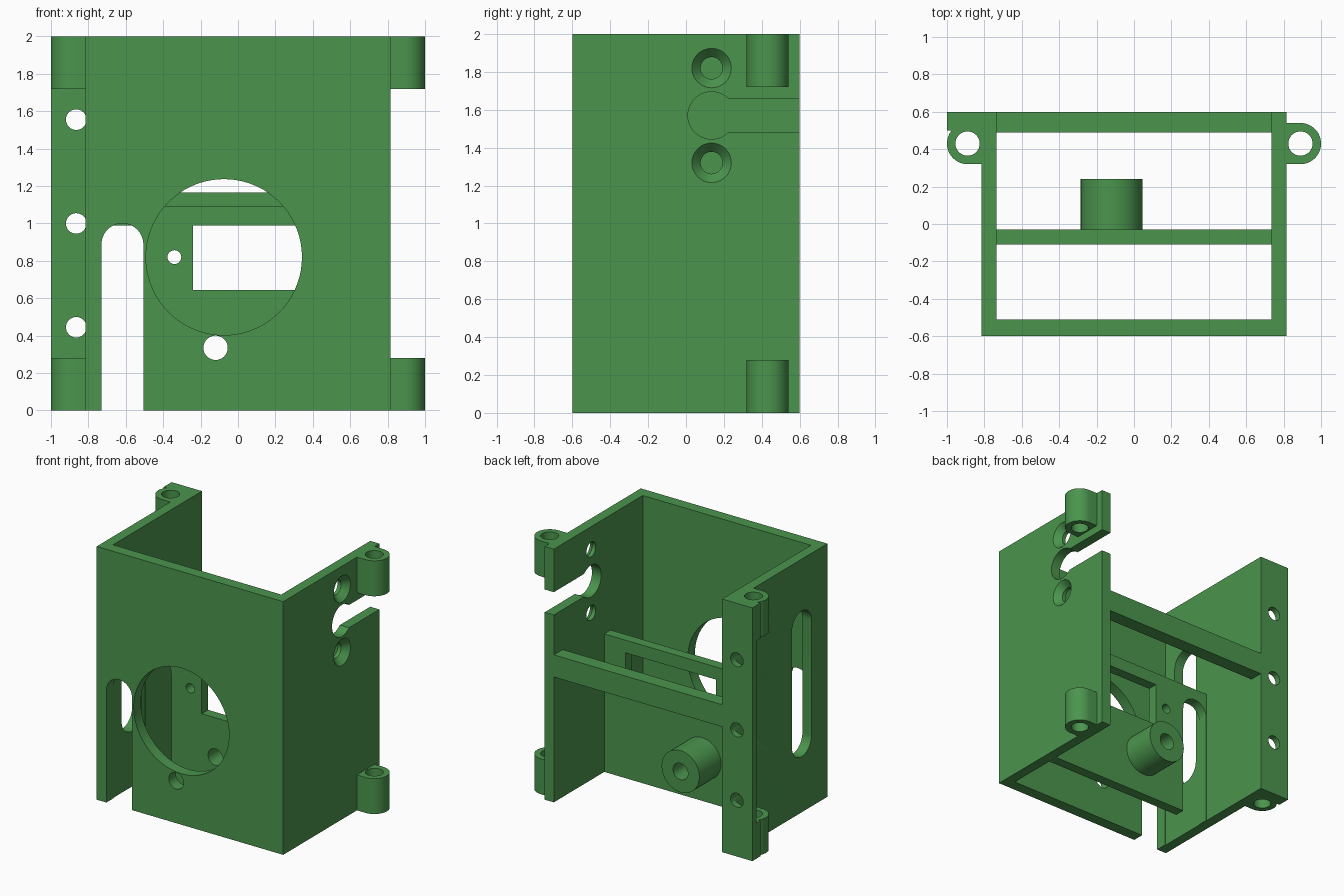
import bpy, bmesh, math
from mathutils import Vector

if "Cube" in bpy.data.objects:
    bpy.data.objects.remove(bpy.data.objects["Cube"])

green = bpy.data.materials.new("housing green")
green.diffuse_color = (0.07, 0.30, 0.075, 1)
green.use_nodes = True
green.node_tree.nodes["Principled BSDF"].inputs["Base Color"].default_value = green.diffuse_color


def arc(cx, cy, r, a0=0, a1=360, n=48):
    count = n if a1 - a0 == 360 else n + 1
    step = math.radians(a1 - a0) / n
    return [(cx + r * math.cos(math.radians(a0) + i * step),
             cy + r * math.sin(math.radians(a0) + i * step)) for i in range(count)]


def rect(a0, a1, b0, b1):
    return [(a0, b0), (a1, b0), (a1, b1), (a0, b1)]


def prism(name, profile, axis, t0, t1, end_scale=1.0):
    """Extrude a 2D profile along an axis, optionally tapering it."""
    place = {'x': lambda a, b, t: (t, a, b),
             'y': lambda a, b, t: (a, t, b),
             'z': lambda a, b, t: (a, b, t)}[axis]
    ca = sum(p[0] for p in profile) / len(profile)
    cb = sum(p[1] for p in profile) / len(profile)
    bm = bmesh.new()
    low = [bm.verts.new(place(a, b, t0)) for a, b in profile]
    high = [bm.verts.new(place(ca + (a - ca) * end_scale, cb + (b - cb) * end_scale, t1))
            for a, b in profile]
    bm.faces.new(low)
    bm.faces.new(high)
    n = len(profile)
    for i in range(n):
        j = (i + 1) % n
        bm.faces.new((low[i], low[j], high[j], high[i]))
    bmesh.ops.recalc_face_normals(bm, faces=bm.faces)
    mesh = bpy.data.meshes.new(name)
    bm.to_mesh(mesh)
    bm.free()
    mesh.materials.append(green)
    ob = bpy.data.objects.new(name, mesh)
    bpy.context.collection.objects.link(ob)
    return ob


def combine(target, other, operation):
    mod = target.modifiers.new("bool", 'BOOLEAN')
    mod.operation = operation
    mod.solver = 'EXACT'
    mod.object = other
    bpy.context.view_layer.update()
    result = bpy.data.meshes.new_from_object(
        target.evaluated_get(bpy.context.evaluated_depsgraph_get()))
    target.modifiers.clear()
    target.data = result
    bpy.data.objects.remove(other)


# Three-sided wall with the screw flange on the left rear edge
housing = prism("housing", [(-1, .6), (-1, .55), (-.815, .55), (-.815, -.6), (.815, -.6),
                            (.815, .6), (.735, .6), (.735, -.51), (-.735, -.51),
                            (-.735, .6)], 'z', 0, 2)

# Inner mounting plate, rear cross bar and tube boss
solids = [
    prism("mounting_plate", rect(-.76, .76, 0, 1.09), 'y', -.11, -.03),
    prism("rear_bar", rect(-.76, .76, .99, 1.165), 'y', .49, .6),
    prism("tube_boss", arc(-.12, .335, .165), 'y', -.06, .24),
]
# Hinge lugs at the top and bottom of both sides
for z0, z1 in ((0, .28), (1.72, 2)):
    right = [(.79, .32)] + arc(.89, .43, .11, -90, 90, 24) + [(.79, .54)]
    solids.append(prism("lug", right, 'z', z0, z1))
    solids.append(prism("lug", [(-x, y) for x, y in right], 'z', z0, z1))
    solids.append(prism("lug_fill", rect(-1, -.80, .5, .57), 'z', z0, z1))
for s in solids:
    combine(housing, s, 'UNION')

# Openings in the front wall and mounting plate
cuts = [
    prism("round_opening", arc(-.075, .82, .417, n=72), 'y', -.7, -.3),
    prism("cable_slot", [(-.506, -.1)] + arc(-.618, .888, .112, 0, 180, 24)
          + [(-.73, -.1)], 'y', -.7, .1),
    prism("tube_bore", arc(-.12, .335, .065), 'y', -.7, .4),
    prism("plate_window", rect(-.24, .55, .645, .99), 'y', -.2, .1),
    prism("plate_hole", arc(-.34, .82, .037, n=24), 'y', -.2, .1),
    prism("plate_hole", arc(.65, .82, .037, n=24), 'y', -.2, .1),
    # long slot in the left wall
    prism("side_slot", arc(-.28, 1.467, .123, 0, 180, 24)
          + arc(-.28, .563, .123, 180, 360, 24), 'x', -.9, -.65),
    # keyhole in the right wall
    prism("keyhole_round", arc(.135, 1.57, .125), 'x', .65, .9),
    prism("keyhole_slot", rect(.15, .7, 1.48, 1.66), 'x', .65, .9),
]
# Countersunk holes in the right wall
for z in (1.32, 1.82):
    cuts.append(prism("screw_hole", arc(.135, z, .058), 'x', .65, .9))
    cuts.append(prism("countersink", arc(.135, z, .105), 'x', .816, .765, .55))
# Flange screw holes
for z in (.445, 1.0, 1.555):
    cuts.append(prism("flange_hole", arc(-.865, z, .055, n=32), 'y', .5, .7))
# Hinge pin bores
for x in (-.89, .89):
    cuts.append(prism("pin_bore", arc(x, .43, .065, n=32), 'z', -.1, 2.1))
for c in cuts:
    combine(housing, c, 'DIFFERENCE')

# Smooth round walls, crisp edges
bpy.context.view_layer.objects.active = housing
housing.select_set(True)
bpy.ops.object.shade_smooth_by_angle(angle=math.radians(30))
